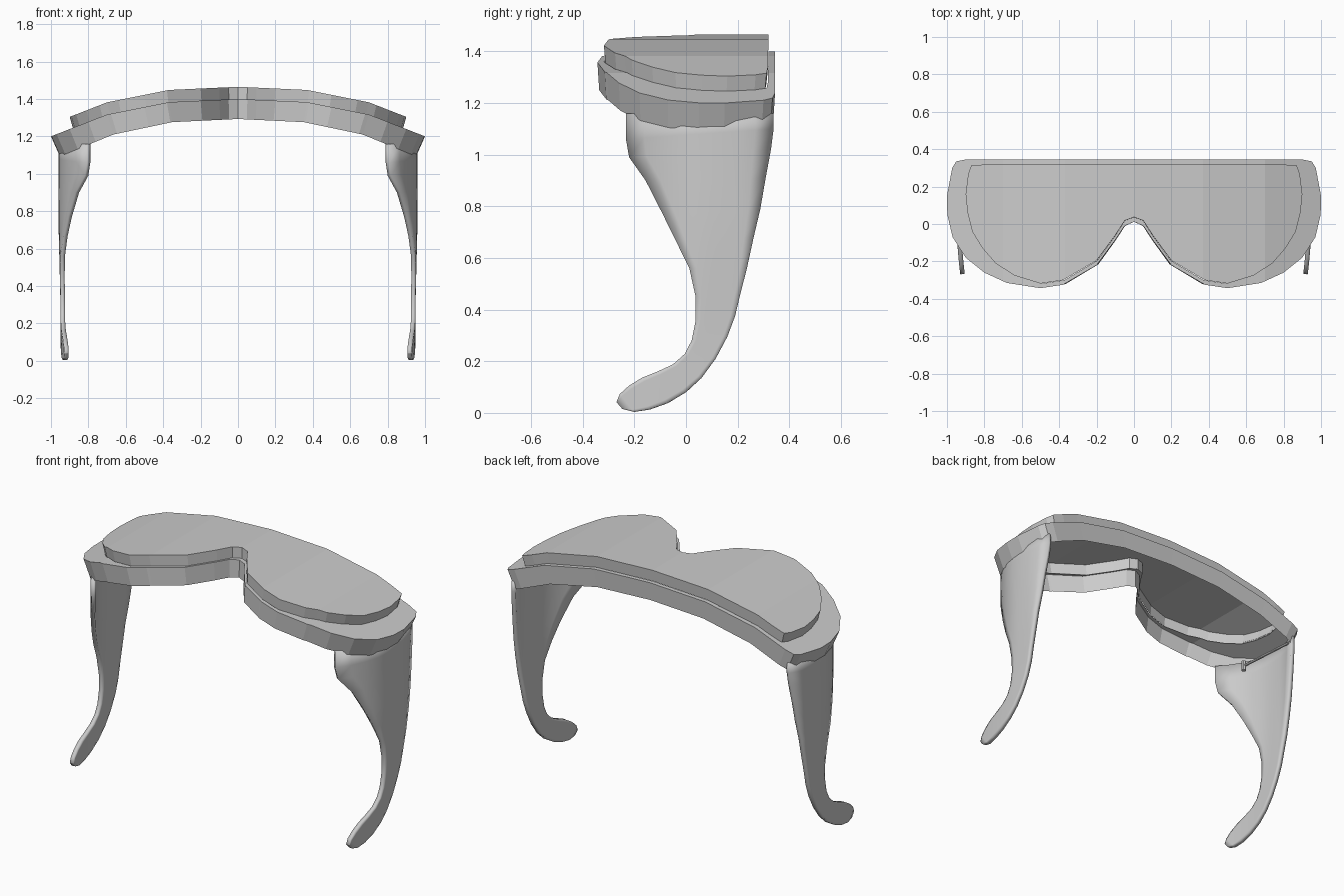
import bpy, bmesh
from mathutils import Vector

if "Cube" in bpy.data.objects:
    bpy.data.objects.remove(bpy.data.objects["Cube"])

BREAKS = [-0.7, -0.37, 0, 0.37, 0.7]


def arch(x):
    # height of the front arc across the width, in straight facets
    pts = [(0, 1.40), (0.37, 1.383), (0.7, 1.317), (1.0, 1.20)]
    x = abs(x)
    for (a, za), (b, zb) in zip(pts, pts[1:]):
        if x <= b or b == 1.0:
            return za + (zb - za) * (x - a) / (b - a)


def closed_outline(half):
    # half outline from top centre to nose centre, mirrored to a full loop
    return half + [(-x, y) for x, y in reversed(half[1:-1])]


def finish(name, bm):
    bmesh.ops.recalc_face_normals(bm, faces=bm.faces)
    me = bpy.data.meshes.new(name)
    bm.to_mesh(me)
    bm.free()
    ob = bpy.data.objects.new(name, me)
    bpy.context.collection.objects.link(ob)
    return ob


def loop_verts(bm, pts, z):
    return [bm.verts.new((x, y, z)) for x, y in pts]


def bridge(bm, a, b):
    n = len(a)
    for i in range(n):
        j = (i + 1) % n
        bm.faces.new((a[i], a[j], b[j], b[i]))


def bend(bm, lift, depth, taper):
    # cut at the facet lines, then lay the flat shell over the arc
    for x in BREAKS:
        bmesh.ops.bisect_plane(bm, geom=bm.verts[:] + bm.edges[:] + bm.faces[:],
                               plane_co=(x, 0, 0), plane_no=(1, 0, 0), dist=1e-5)
    for v in bm.verts:
        t = -v.co.z
        v.co.z = arch(v.co.x) + lift - depth * t
        v.co.x *= 1 - taper * t
        v.co.y *= 1 - 0.02 * t


frame_half = [(0, 0.345), (0.9, 0.345), (0.95, 0.335), (0.972, 0.3), (1.0, 0.15),
              (0.998, 0.05), (0.97, -0.07), (0.9, -0.18), (0.8, -0.26), (0.68, -0.315),
              (0.5, -0.343), (0.38, -0.325), (0.2, -0.22), (0.1, -0.085), (0.05, -0.01), (0, 0.012)]
lens_half = [(0, 0.32), (0.8, 0.318), (0.87, 0.312), (0.886, 0.27), (0.9, 0.16),
             (0.89, 0.06), (0.865, -0.04), (0.81, -0.13), (0.74, -0.21), (0.64, -0.275),
             (0.5, -0.318), (0.38, -0.3), (0.2, -0.195), (0.1, -0.06), (0.05, 0.018), (0, 0.037)]
frame_pts, lens_pts = closed_outline(frame_half), closed_outline(lens_half)

# frame: outer wall with a flange reaching in to the lens
bm = bmesh.new()
top = loop_verts(bm, frame_pts, 0)
bridge(bm, top, loop_verts(bm, frame_pts, -1))
bridge(bm, top, loop_verts(bm, [(x * 0.98, y) for x, y in lens_pts], 0))
bend(bm, 0, 0.107, 0.048)
finish("frame", bm)

# lens: hollow cap with a short side wall
bm = bmesh.new()
top = loop_verts(bm, lens_pts, 0)
bridge(bm, top, loop_verts(bm, lens_pts, -1))
cap = bm.faces.new(top)
bmesh.ops.triangulate(bm, faces=[cap])
bend(bm, 0.065, 0.068, 0.022)
finish("lens", bm)

# temple arms: pairs of (y, z) on the front and back edges, top to tip
SECTIONS = [(.335, 1.16, -.225, 1.16), (.335, 1.1, -.225, 1.06), (.325, 1.02, -.213, .99),
            (.305, .91, -.15, .90), (.285, .79, -.085, .77), (.26, .68, -.035, .665),
            (.235, .56, .015, .56), (.21, .46, .038, .45), (.19, .375, .038, .36),
            (.16, .295, .022, .28), (.115, .21, -.005, .228), (.06, .135, -.05, .188),
            (0, .08, -.11, .16), (-.07, .038, -.17, .136), (-.14, .013, -.22, .105),
            (-.2, .004, -.255, .073), (-.245, .015, -.268, .042)]


def arm_x(y, z):
    # wraps with the frame near the top, nearly flat at the tip
    w = min(max((z - 0.3) / 0.4, 0), 1)
    curl = 1.4 * min(y - 0.1, 0) ** 2 + 2 * max(y - 0.2, 0) ** 2
    low = 0.01 + 0.2 * min(y - 0.05, 0) ** 2
    return 0.947 - w * curl - (1 - w) * low


def make_arm(side, name):
    bm = bmesh.new()
    rows = []
    for ya, za, yb, zb in SECTIONS:
        row = []
        for i in range(9):
            y, z = ya + (yb - ya) * i / 8, za + (zb - za) * i / 8
            row.append(bm.verts.new((side * arm_x(y, z), y, z)))
        rows.append(row)
    for a, b in zip(rows, rows[1:]):
        for i in range(8):
            bm.faces.new((a[i], a[i + 1], b[i + 1], b[i]))
    ob = finish(name, bm)
    mod = ob.modifiers.new("thickness", 'SOLIDIFY')
    mod.thickness, mod.offset = 0.024, 0
    bpy.context.view_layer.objects.active = ob
    ob.select_set(True)
    bpy.ops.object.shade_smooth_by_angle(angle=0.6)
    ob.select_set(False)


def make_hinge(side, name):
    # thin pin along the inside of the arm with a small knob at its end
    bm = bmesh.new()
    a, b = Vector((side * 0.91, 0.3, 1.13)), Vector((side * 0.85, -0.03, 1.1))
    for p, q, r in ((a, b, 0.008), (b - Vector((0, 0, 0.03)), b + Vector((0, 0, 0.03)), 0.014)):
        m = (q - p).to_track_quat('Z', 'Y').to_matrix().to_4x4()
        m.translation = (p + q) / 2
        bmesh.ops.create_cone(bm, cap_ends=True, segments=8, radius1=r, radius2=r,
                              depth=(q - p).length, matrix=m)
    finish(name, bm)


for side, label in ((1, "right"), (-1, "left")):
    make_arm(side, label + "_temple_arm")
    make_hinge(side, label + "_hinge_pin")
